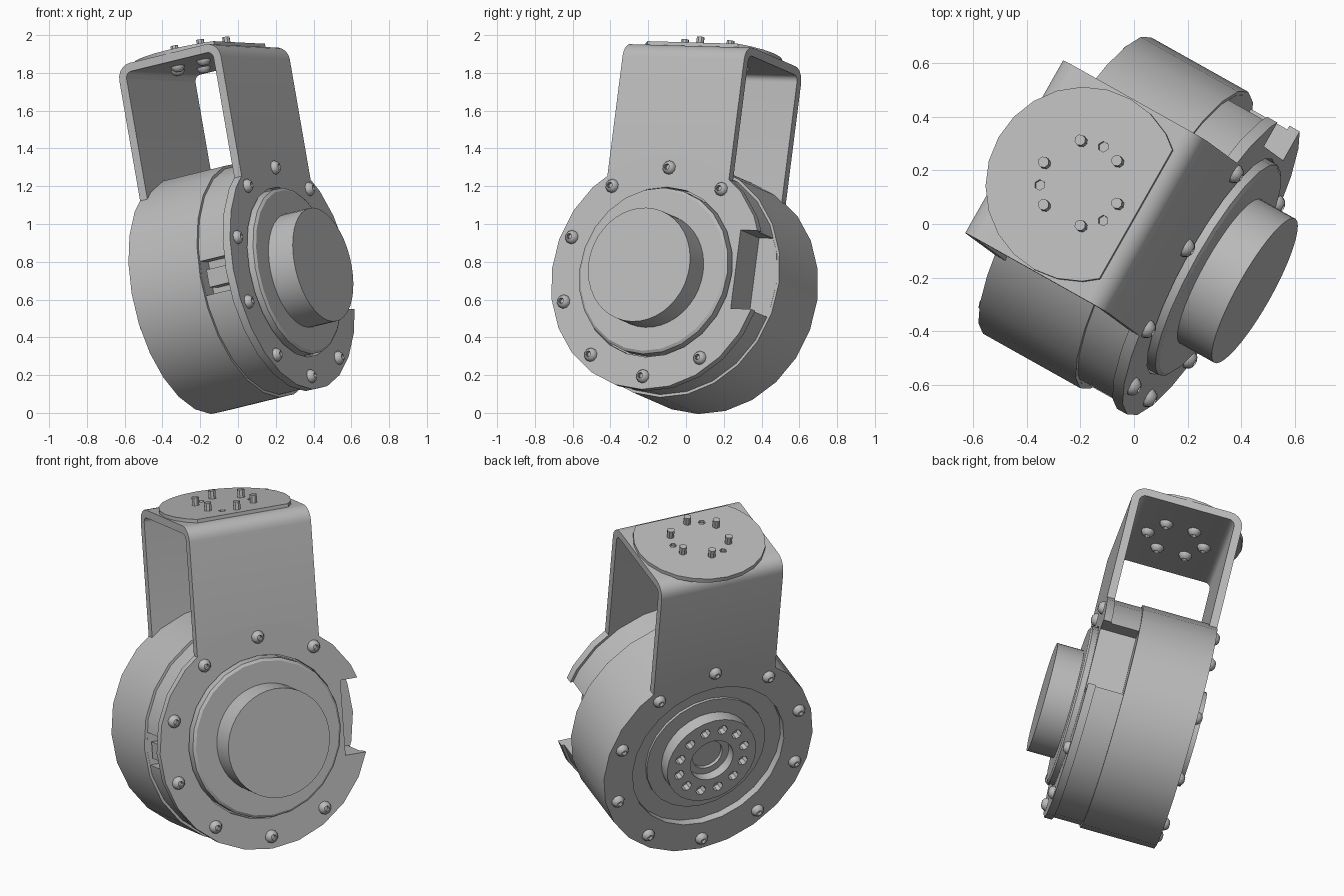
import bpy, bmesh
from math import pi, sin, cos, radians
from mathutils import Matrix, Vector

if "Cube" in bpy.data.objects:
    bpy.data.objects.remove(bpy.data.objects["Cube"])

# Motor frame: x along the shaft (front positive), y sideways, z towards the bracket top
axis = Vector((0.853, -0.478, 0.208)).normalized()
side = Vector((0.489, 0.872, -0.026))
side = (side - axis * side.dot(axis)).normalized()
up = axis.cross(side)
POSE = Matrix((axis, side, up)).transposed().to_4x4()
POSE.translation = Vector((0.455, -0.24, 0.785)) - side * 0.01

grey = bpy.data.materials.new("plain_grey")
grey.use_nodes = True
grey.diffuse_color = (0.5, 0.5, 0.5, 1)
grey.node_tree.nodes["Principled BSDF"].inputs["Base Color"].default_value = (0.5, 0.5, 0.5, 1)

BACK, FRONT, TOP, PLATE = -0.82, -0.19, 1.24, 0.045
R, HOLE, HALF = 0.635, 0.46, 0.37
MID = (BACK + FRONT) / 2
parts = []


def make(name, bm, keep=True):
    bmesh.ops.remove_doubles(bm, verts=bm.verts, dist=1e-5)
    bmesh.ops.recalc_face_normals(bm, faces=bm.faces)
    mesh = bpy.data.meshes.new(name)
    bm.to_mesh(mesh)
    bm.free()
    mesh.materials.append(grey)
    ob = bpy.data.objects.new(name, mesh)
    bpy.context.collection.objects.link(ob)
    if keep:
        parts.append(ob)
    return ob


def lathe(name, profile, steps=24, place=None, closed=False, keep=True):
    """Turn (x, radius) points about the x axis."""
    bm = bmesh.new()
    vs = [bm.verts.new((x, 0, r)) for x, r in profile]
    pairs = list(zip(vs, vs[1:])) + ([(vs[-1], vs[0])] if closed else [])
    es = [bm.edges.new(p) for p in pairs]
    bmesh.ops.spin(bm, geom=vs + es, axis=(1, 0, 0), cent=(0, 0, 0),
                   angle=2 * pi, steps=steps)
    if place:
        bm.transform(place)
    return make(name, bm, keep)


def rod(name, x0, x1, r, steps=24, place=None, keep=True):
    return lathe(name, [(x0, 0), (x0, r), (x1, r), (x1, 0)], steps, place, keep=keep)


def box(name, lo, hi, keep=True):
    bm = bmesh.new()
    bmesh.ops.create_cube(bm, size=1)
    lo, hi = Vector(lo), Vector(hi)
    bm.transform(Matrix.Translation((lo + hi) / 2) @ Matrix.Diagonal((*(hi - lo), 1)))
    return make(name, bm, keep)


def cut(ob, cutter):
    mod = ob.modifiers.new("cut", 'BOOLEAN')
    mod.operation, mod.solver, mod.object = 'DIFFERENCE', 'EXACT', cutter
    bpy.context.view_layer.objects.active = ob
    bpy.ops.object.modifier_apply(modifier=mod.name)
    bpy.data.objects.remove(cutter)


# Motor body
rod("rear_shell", BACK + PLATE, -0.395, R, 24)
housing = rod("front_housing", -0.395, FRONT - PLATE, 0.62, 24)
ring = lathe("front_ring", [(FRONT - PLATE, 0), (FRONT - PLATE, 0.45), (-0.16, 0.45),
                            (-0.15, 0.435), (-0.15, 0)], 24)
rod("front_cap", -0.15, 0, 0.308, 40)

# Round bracket plates with a large centre opening
plates = {}
for name, x in (("front_plate", FRONT - PLATE), ("back_plate", BACK)):
    plates[name] = lathe(name, [(x, HOLE), (x, R), (x + PLATE, R), (x + PLATE, HOLE)],
                         24, closed=True)

# Side notch and connector slot
for ob in (housing, plates["front_plate"]):
    cut(ob, box("notch_cutter", (-0.394, 0.48, -0.185), (-0.1, 0.8, 0.24), False))
cut(housing, box("slot_cutter", (-0.394, -0.8, -0.1), (-0.2, -0.52, 0.085), False))
box("side_connector", (-0.37, -0.6, -0.06), (-0.24, -0.5, 0.035))

# Rear hub with centre bore and a circle of holes
rod("rear_step", BACK + 0.03, BACK + PLATE, 0.36, 24)
hub = lathe("rear_hub", [(BACK + 0.04, 0), (BACK + 0.04, 0.27), (BACK - 0.045, 0.27),
                         (BACK - 0.045, 0.13), (BACK + 0.01, 0.13), (BACK + 0.01, 0.09),
                         (BACK + 0.035, 0.09), (BACK + 0.035, 0)], 28)
for i in range(12):
    t = 2 * pi * (i + 0.5) / 12
    spot = Matrix.Translation((0, 0.2 * sin(t), 0.2 * cos(t)))
    cut(hub, rod("hole_cutter", BACK - 0.1, BACK, 0.029, 8, spot, False))

# U-shaped bracket: outer path, then inner path backwards
def u_path(inset, bend=0.08, steps=5):
    pts = [(BACK + inset, 0.49)]
    for cx, start in ((BACK + bend, pi), (FRONT - bend, pi / 2)):
        for k in range(steps + 1):
            t = start - pi / 2 * k / steps
            pts.append((cx + (bend - inset) * cos(t), TOP - bend + (bend - inset) * sin(t)))
    return pts + [(FRONT - inset, 0.49)]


bm = bmesh.new()
outline = u_path(0) + u_path(PLATE)[::-1]
face = bm.faces.new([bm.verts.new((x, -HALF, z)) for x, z in outline])
new = bmesh.ops.extrude_face_region(bm, geom=[face])["geom"]
bmesh.ops.translate(bm, vec=(0, 2 * HALF, 0),
                    verts=[g for g in new if isinstance(g, bmesh.types.BMVert)])
make("u_bracket", bm)

# Top disc, trimmed flat at the front bend
to_top = Matrix.Translation((MID, 0, TOP)) @ Matrix.Rotation(-pi / 2, 4, 'Y')
disc = rod("top_disc", -0.005, 0.02, 0.365, 24, to_top)
cut(disc, box("trim_cutter", (FRONT - 0.08, -1, 1), (0.5, 1, 1.5), False))

# Dome screws
HEAD = [(-0.004, 0), (-0.004, 0.037), (0.008, 0.037), (0.024, 0.027), (0.031, 0.015),
        (0.012, 0.013), (0.012, 0)]
for i in range(10):
    t = radians(36 * i)
    y, z = 0.565 * sin(t), 0.565 * cos(t)
    if i not in (2, 3):
        lathe("front_screw", HEAD, 10, Matrix.Translation((FRONT, y, z)))
    lathe("back_screw", HEAD, 10,
          Matrix.Translation((BACK, y, z)) @ Matrix.Rotation(pi, 4, 'Z'))

# Top screws: heads below the plate, shanks above the disc; small holes between them
for i in range(6):
    t = radians(60 * i)
    x, y = MID + 0.16 * cos(t), 0.16 * sin(t)
    spot = Matrix.Translation((x, y, TOP))
    rod("top_screw_shank", 0, 0.065, 0.021, 8, spot @ Matrix.Rotation(-pi / 2, 4, 'Y'))
    lathe("top_screw_head", HEAD, 10, Matrix.Translation((x, y, TOP - PLATE))
          @ Matrix.Rotation(pi / 2, 4, 'Y'))
    if i % 2:
        t += radians(30)
        spot = Matrix.Translation((MID + 0.16 * cos(t), 0.16 * sin(t), TOP))
        cut(disc, rod("pin_cutter", 0.002, 0.1, 0.02, 6,
                      spot @ Matrix.Rotation(-pi / 2, 4, 'Y'), False))

# Tilt every part into its final pose
for ob in parts:
    ob.data.transform(POSE)
bpy.ops.object.select_all(action='DESELECT')
for ob in parts:
    ob.select_set(True)
bpy.context.view_layer.objects.active = parts[0]
bpy.ops.object.shade_smooth_by_angle(angle=radians(32))
